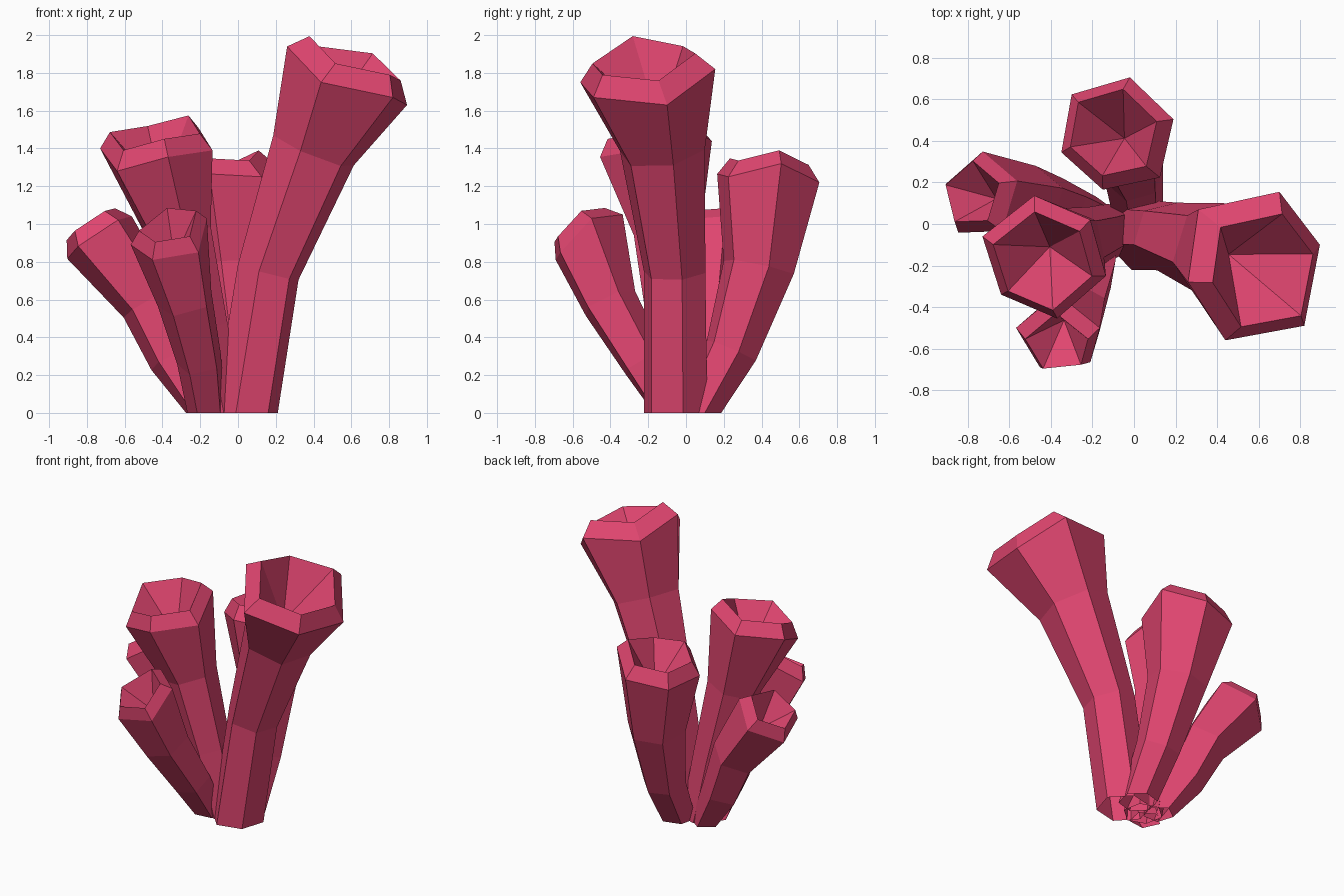
import bpy, bmesh, math
from mathutils import Vector

if "Cube" in bpy.data.objects:
    bpy.data.objects.remove(bpy.data.objects["Cube"])

# One flat coral colour
mat = bpy.data.materials.new("coral_pink")
mat.diffuse_color = (0.74, 0.06, 0.16, 1.0)
mat.use_nodes = True
mat.node_tree.nodes["Principled BSDF"].inputs["Base Color"].default_value = mat.diffuse_color


def add_ring(bm, centre, normal, radius, phase, sides):
    """Polygon ring tilted so that it faces along normal."""
    turn = Vector((0, 0, 1)).rotation_difference(normal)
    ring = []
    for i in range(sides):
        a = math.radians(phase) + i * math.tau / sides
        p = Vector((math.cos(a), math.sin(a), 0)) * radius
        ring.append(bm.verts.new(centre + turn @ p))
    return ring


def tube(name, sides, path, facing, phase, lip_height, lip_scale=0.75, rim=None):
    """Flared coral tube: path holds (x, y, z, radius), last entry is the rim.
    An uneven rim may be given as points."""
    bm = bmesh.new()
    pts = [Vector(p[:3]) for p in path]
    facing = Vector(facing).normalized()
    rings = []
    # outer wall from the open base to the flared rim
    for i, p in enumerate(path):
        if i == 0:
            n = Vector((0, 0, 1))
        elif i == len(path) - 1:
            n = facing
        else:
            n = ((pts[i] - pts[i - 1]).normalized() + (pts[i + 1] - pts[i]).normalized()).normalized()
        rings.append(add_ring(bm, pts[i], n, p[3], phase, sides))
    if rim:
        for v, co in zip(rings[-1], rim):
            v.co = co
    # bevelled lip above the rim
    rim_c = sum((v.co for v in rings[-1]), Vector()) / sides
    rings.append([bm.verts.new(rim_c + (v.co - rim_c) * lip_scale + facing * lip_height)
                  for v in rings[-1]])
    for lo, hi in zip(rings, rings[1:]):
        for i in range(sides):
            j = (i + 1) % sides
            bm.faces.new((lo[i], lo[j], hi[j], hi[i]))
    # conical hollow
    tip = bm.verts.new(rim_c + facing * (lip_height - path[-1][3]))
    for i in range(sides):
        bm.faces.new((rings[-1][i], rings[-1][(i + 1) % sides], tip))
    me = bpy.data.meshes.new(name)
    bm.to_mesh(me)
    bm.free()
    me.materials.append(mat)
    ob = bpy.data.objects.new(name, me)
    bpy.context.collection.objects.link(ob)
    return ob


# Tall right tube
tube("tall_tube", 6,
     [(0.04, -0.055, 0, 0.175), (0.16, -0.06, 0.745, 0.17),
      (0.40, -0.125, 1.39, 0.235), (0.577, -0.20, 1.785, 0.38)],
     (0.42, -0.2, 0.885), 13, 0.105, 0.76,
     [(0.895, -0.10, 1.63), (0.70, 0.155, 1.82), (0.31, 0.07, 1.87),
      (0.26, -0.28, 1.94), (0.44, -0.56, 1.75), (0.82, -0.49, 1.67)])

# Middle left tube
tube("middle_tube", 6,
     [(-0.10, -0.03, 0, 0.13), (-0.19, -0.06, 0.45, 0.145),
      (-0.31, -0.10, 0.95, 0.18), (-0.43, -0.16, 1.40, 0.315)],
     (-0.1, -0.22, 1), 41, 0.09, 0.8,
     [(-0.21, 0.02, 1.51), (-0.48, 0.137, 1.44), (-0.73, -0.06, 1.40),
      (-0.64, -0.34, 1.28), (-0.37, -0.455, 1.355), (-0.135, -0.25, 1.39)])

# Back tube
tube("back_tube", 6,
     [(0.02, 0.065, 0, 0.125), (0.0, 0.24, 0.33, 0.145),
      (-0.04, 0.385, 0.77, 0.195), (-0.085, 0.43, 1.24, 0.285)],
     (-0.2, 0.08, 1), 16, 0.09, 0.77,
     [(0.19, 0.504, 1.32), (-0.02, 0.706, 1.22), (-0.30, 0.624, 1.19),
      (-0.35, 0.345, 1.20), (-0.15, 0.165, 1.265), (0.125, 0.224, 1.25)])

# Low left tube
tube("left_tube", 5,
     [(-0.18, 0.03, 0, 0.10), (-0.345, 0.085, 0.29, 0.135),
      (-0.475, 0.12, 0.585, 0.16), (-0.735, 0.135, 0.935, 0.215)],
     (-0.55, 0.1, 0.83), 18, 0.083)

# Low front tube
tube("front_tube", 5,
     [(-0.165, -0.08, 0, 0.105), (-0.20, -0.225, 0.265, 0.125),
      (-0.275, -0.41, 0.585, 0.155), (-0.36, -0.535, 0.925, 0.215)],
     (-0.12, -0.55, 0.82), 25, 0.08, 0.75,
     [(-0.165, -0.50, 1.03), (-0.37, -0.335, 1.05), (-0.568, -0.50, 0.89),
      (-0.453, -0.69, 0.81), (-0.21, -0.665, 0.85)])
